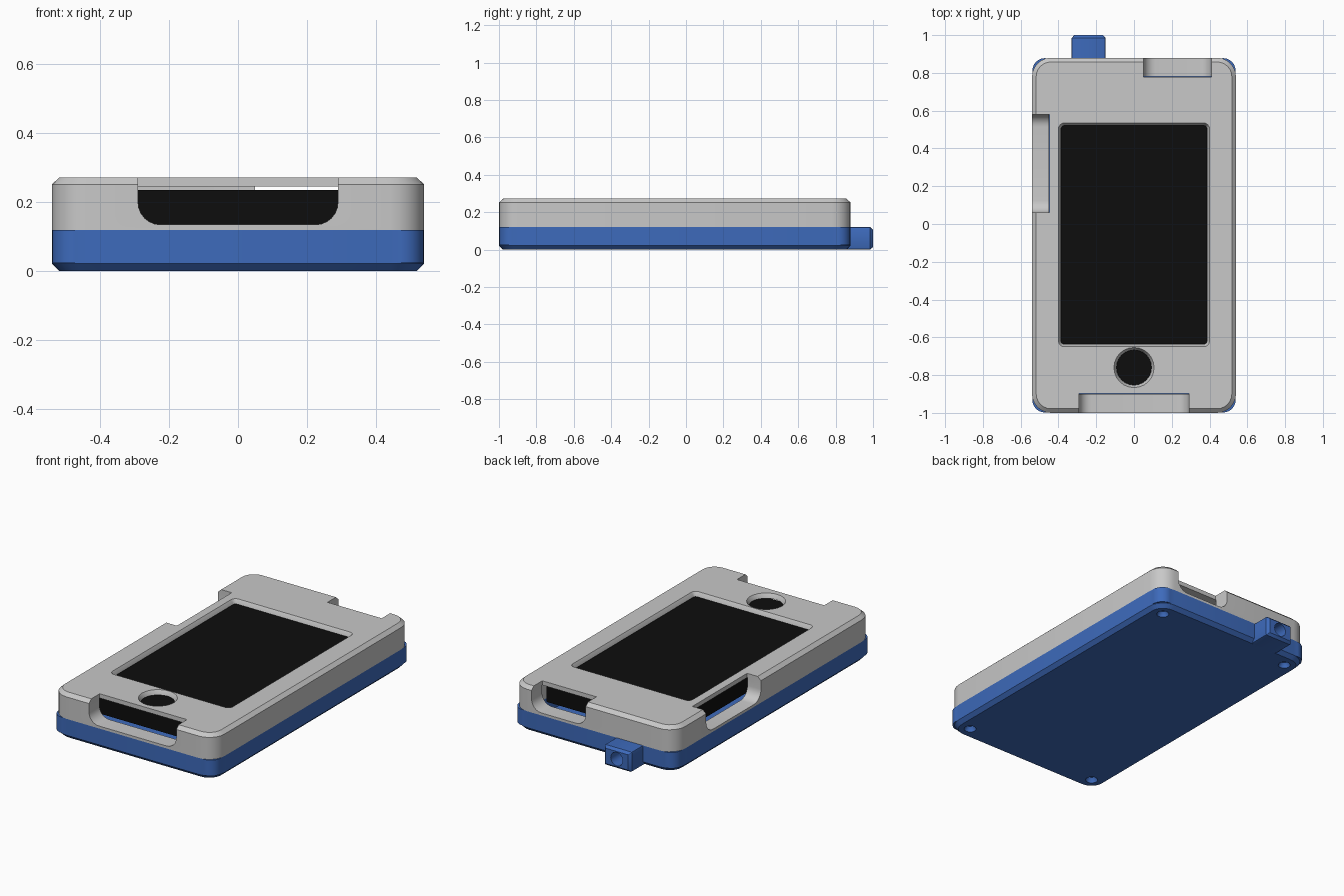
import bpy, bmesh, math

if "Cube" in bpy.data.objects:
    bpy.data.objects.remove(bpy.data.objects["Cube"])


def material(name, rgb):
    m = bpy.data.materials.new(name)
    m.use_nodes = True
    m.diffuse_color = (*rgb, 1)
    m.node_tree.nodes["Principled BSDF"].inputs["Base Color"].default_value = (*rgb, 1)
    return m


GREY = material("light grey plastic", (0.58, 0.58, 0.58))
BLUE = material("blue plastic", (0.047, 0.145, 0.50))
BLACK = material("black glass", (0.004, 0.004, 0.004))

# Maps profile coordinates (a, b) and depth c to x, y, z
AXES = {
    "z": lambda a, b, c: (a, b, c),
    "y": lambda a, b, c: (a, c, b),
    "x": lambda a, b, c: (c, a, b),
}


def prism(name, box, r, levels, mat=None, axis="z", segs=6):
    """Rounded rectangle lofted through (depth, inset) levels."""
    a0, a1, b0, b1 = box
    bm = bmesh.new()
    rings = []
    for depth, inset in levels:
        rad = max(r - inset, 0.002)
        ring = []
        corners = [(a1, b1, -1, -1), (a0, b1, 1, -1), (a0, b0, 1, 1), (a1, b0, -1, 1)]
        for q, (a, b, sa, sb) in enumerate(corners):
            ca, cb = a + sa * (inset + rad), b + sb * (inset + rad)
            for i in range(segs + 1):
                t = math.pi / 2 * (q + i / segs)
                p = AXES[axis](ca + rad * math.cos(t), cb + rad * math.sin(t), depth)
                ring.append(bm.verts.new(p))
        rings.append(ring)
    for low, high in zip(rings, rings[1:]):
        for i in range(len(low)):
            j = (i + 1) % len(low)
            bm.faces.new((low[i], low[j], high[j], high[i]))
    bm.faces.new(rings[0])
    bm.faces.new(rings[-1])
    bmesh.ops.remove_doubles(bm, verts=bm.verts, dist=0.00001)
    bmesh.ops.recalc_face_normals(bm, faces=bm.faces)
    mesh = bpy.data.meshes.new(name)
    bm.to_mesh(mesh)
    bm.free()
    ob = bpy.data.objects.new(name, mesh)
    bpy.context.collection.objects.link(ob)
    if mat:
        mesh.materials.append(mat)
    return ob


def disc(name, x, y, r, levels, axis="z"):
    return prism(name, (x - r, x + r, y - r, y + r), r, levels, axis=axis)


def activate(ob):
    bpy.ops.object.select_all(action="DESELECT")
    ob.select_set(True)
    bpy.context.view_layer.objects.active = ob


def combine(ob, tool, operation="DIFFERENCE"):
    mod = ob.modifiers.new("combine", "BOOLEAN")
    mod.operation = operation
    mod.solver = "EXACT"
    mod.object = tool
    activate(ob)
    bpy.ops.object.modifier_apply(modifier=mod.name)
    bpy.data.objects.remove(tool)


OUTER = (-0.54, 0.54, -1.0, 0.88)
INNER = (-0.45, 0.45, -0.90, 0.78)
SPLIT = 0.12
CORNERS = [(sx * 0.472, y) for sx in (-1, 1) for y in (-0.932, 0.812)]

# Blue lower tray with corner screw bosses
tray = prism("lower_tray", OUTER, 0.10, [(0, 0.022), (0.022, 0), (SPLIT, 0)], BLUE)
for x, y in CORNERS:
    combine(tray, disc("boss", x, y, 0.066, [(0.025, 0), (SPLIT, 0)]), "UNION")
combine(tray, prism("cavity", INNER, 0.04, [(0.03, 0), (0.2, 0)]))
for x, y in CORNERS:
    hole = disc("screw_hole", x * 0.95, y - math.copysign(0.024, y), 0.036,
                [(-0.01, 0), (0.012, 0.004), (0.028, 0.016)])
    combine(tray, hole)

# Grey upper cover
cover = prism("upper_cover", OUTER, 0.10,
              [(SPLIT, 0), (0.252, 0), (0.272, 0.022)], GREY)
combine(cover, prism("cavity", INNER, 0.04, [(0.1, 0), (0.246, 0)]))

# Screen window and round button opening, both flared upwards
combine(cover, prism("window", (-0.40, 0.40, -0.65, 0.535), 0.03,
                     [(0.235, 0.016), (0.25, 0.014), (0.273, 0)]))
combine(cover, disc("button_hole", 0, -0.76, 0.107,
                    [(0.235, 0.016), (0.25, 0.014), (0.273, 0)]))

# Open-topped port notches on the front, back and right edges
NOTCHES = [
    ((-0.29, 0.29), "y", (-1.1, -0.898)),
    ((0.05, 0.41), "y", (0.778, 1.0)),
    ((0.06, 0.58), "x", (-0.65, -0.448)),
]
for (a0, a1), axis, (d0, d1) in NOTCHES:
    combine(cover, prism("notch", (a0, a1, 0.135, 0.42), 0.065,
                         [(d0, 0), (d1, 0)], axis=axis))

# Black device held inside
device = prism("inner_device", (-0.42, 0.42, -0.865, 0.745), 0.03,
               [(0.134, 0), (0.236, 0)], BLACK)

# Strap lug on the back edge with a round hole
lug = prism("strap_lug", (-0.33, -0.15, 0, SPLIT), 0.008,
            [(0.84, 0), (0.985, 0), (1.0, 0.014)], BLUE, axis="y", segs=2)
combine(lug, disc("lug_hole", -0.24, 0.06, 0.04, [(0.90, 0), (1.1, 0)], axis="y"))

for part in (tray, cover, device, lug):
    activate(part)
    bpy.ops.object.shade_smooth_by_angle(angle=math.radians(30))
